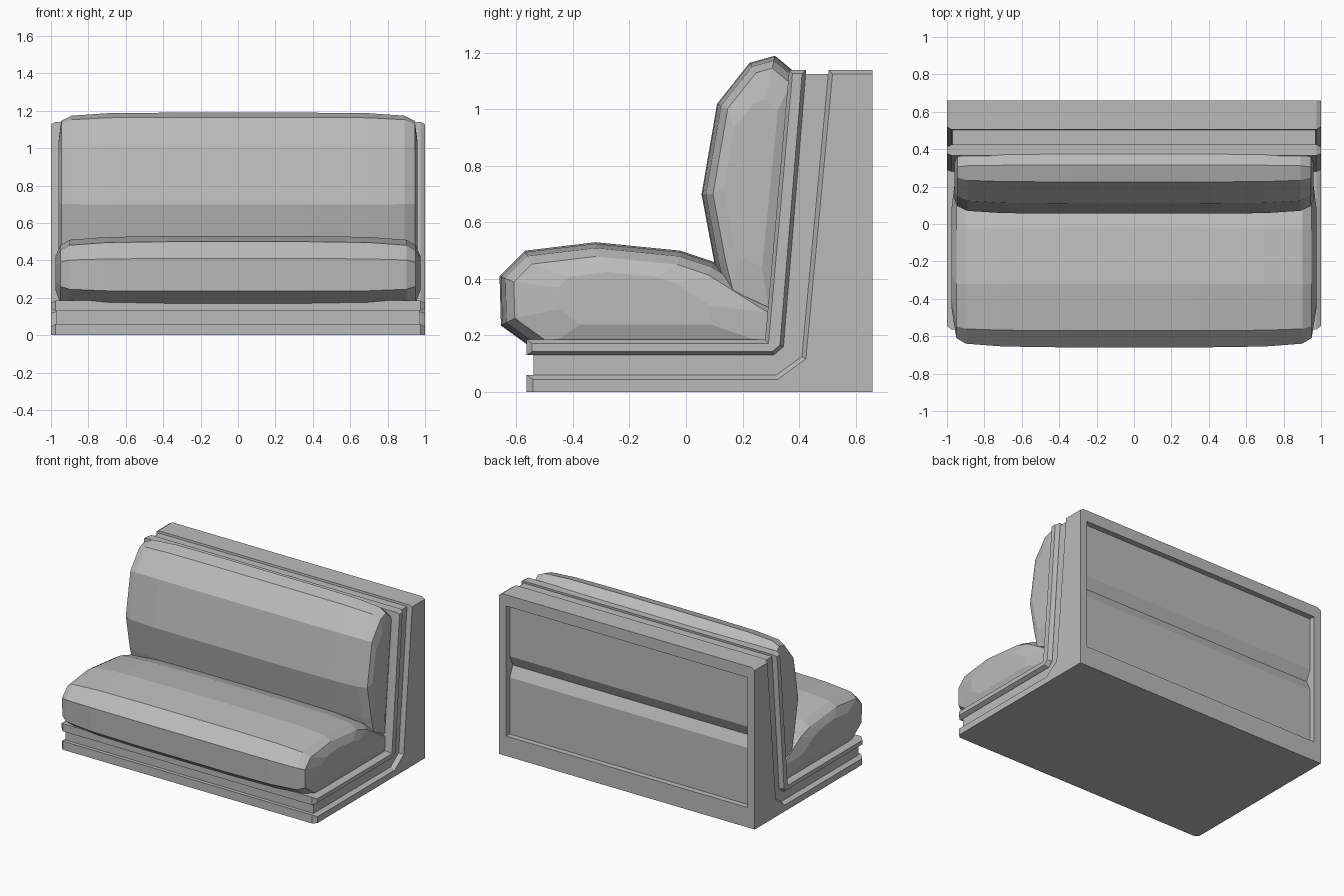
import bpy
import bmesh
from mathutils import Vector

if "Cube" in bpy.data.objects:
    bpy.data.objects.remove(bpy.data.objects["Cube"])

grey = bpy.data.materials.new("plain grey")
grey.use_nodes = True
colour = (0.5, 0.5, 0.5, 1)
grey.diffuse_color = colour
grey.node_tree.nodes["Principled BSDF"].inputs["Base Color"].default_value = colour


def inset(profile, weights, d):
    """Move each edge of a counterclockwise outline inward by d times its weight."""
    pts = [Vector(p) for p in profile]
    n = len(pts)
    out = []
    for i in range(n):
        a = (pts[i] - pts[i - 1]).normalized()
        b = (pts[(i + 1) % n] - pts[i]).normalized()
        p = pts[i] + Vector((-a.y, a.x)) * d * weights[i - 1]
        q = pts[i] + Vector((-b.y, b.x)) * d * weights[i]
        cross = a.x * b.y - a.y * b.x
        if abs(cross) < 0.02:
            out.append((p + q) / 2)
        else:
            r = q - p
            out.append(p + a * (r.x * b.y - r.y * b.x) / cross)
    return out


def loft(name, profile, stations, weights=None, cap=None):
    """Join mirrored sections; stations run from the middle out as (x, inset)."""
    weights = weights or [1] * len(profile)
    half = [(x, inset(profile, weights, d)) for x, d in stations]
    if cap:
        # Bulging end panel, shrunk toward the middle of the last section
        x, shrink = cap
        last = half[-1][1]
        mid = sum(last, Vector((0, 0))) / len(last)
        half.append((x, [mid.lerp(p, shrink) for p in last]))
    sections = [(-x, s) for x, s in reversed(half)] + half
    bm = bmesh.new()
    rings = [[bm.verts.new((x, p.x, p.y)) for p in s] for x, s in sections]
    for r, s in zip(rings, rings[1:]):
        for i in range(len(r)):
            bm.faces.new((r[i - 1], r[i], s[i], s[i - 1]))
    bm.faces.new(rings[0])
    bm.faces.new(rings[-1])
    bmesh.ops.recalc_face_normals(bm, faces=bm.faces)
    mesh = bpy.data.meshes.new(name)
    bm.to_mesh(mesh)
    bm.free()
    mesh.materials.append(grey)
    obj = bpy.data.objects.new(name, mesh)
    bpy.context.collection.objects.link(obj)
    return obj


# Outer shell with softened front, top and inner edges
shell = loft("outer_shell",
             [(-0.565, 0), (0.66, 0), (0.66, 1.14), (0.505, 1.14),
              (0.41, 0.125), (0.32, 0.06), (-0.565, 0.06)],
             [(0.975, 0), (1, 0.015)], [0, 0, 1, 1, 1, 1, 1.6])

# Recessed back panel with a horizontal groove
cutter = loft("back_panel_cutter",
              [(0.7, 0.14), (0.7, 1.06), (0.62, 1.06), (0.62, 0.69),
               (0.585, 0.615), (0.62, 0.54), (0.62, 0.14)], [(0.945, 0)])
cutter.hide_render = True
cut = shell.modifiers.new("back_panel", "BOOLEAN")
cut.operation = "DIFFERENCE"
cut.solver = "EXACT"
cut.object = cutter
bpy.context.view_layer.objects.active = shell
bpy.ops.object.modifier_apply(modifier=cut.name)
bpy.data.objects.remove(cutter)

# Recessed band between shell and tray
loft("recessed_band",
     [(-0.54, 0.04), (0.34, 0.04), (0.44, 0.1), (0.52, 1.125),
      (0.4, 1.125), (0.3, 0.15), (-0.54, 0.15)], [(0.97, 0)])

# L-shaped tray holding the cushions
loft("cushion_tray",
     [(-0.565, 0.13), (0.31, 0.13), (0.345, 0.16), (0.425, 1.14),
      (0.365, 1.14), (0.28, 0.185), (-0.565, 0.185)],
     [(0.975, 0), (1, 0.013)], [1, 1, 1, 1, 1, 1, 1.6])

# Seat cushion, rounded at the ends
loft("seat_cushion",
     [(-0.565, 0.17), (0.29, 0.17), (0.29, 0.34), (0.1, 0.46), (-0.02, 0.5),
      (-0.32, 0.53), (-0.57, 0.5), (-0.66, 0.41), (-0.655, 0.235)],
     [(0.35, 0), (0.7, 0.005), (0.9, 0.02), (0.95, 0.05)],
     [0, 0, 1, 1, 1, 1, 1, 1, 1], cap=(0.975, 0.6))

# Back cushion, leaning with the tray
loft("back_cushion",
     [(0.12, 0.38), (0.29, 0.3), (0.375, 1.14), (0.315, 1.19), (0.225, 1.165),
      (0.11, 1.02), (0.055, 0.7), (0.1, 0.46)],
     [(0.35, 0), (0.7, 0.003), (0.89, 0.015), (0.945, 0.04)],
     [0, 0, 1, 1, 1, 1, 1, 1], cap=(0.96, 0.7))
